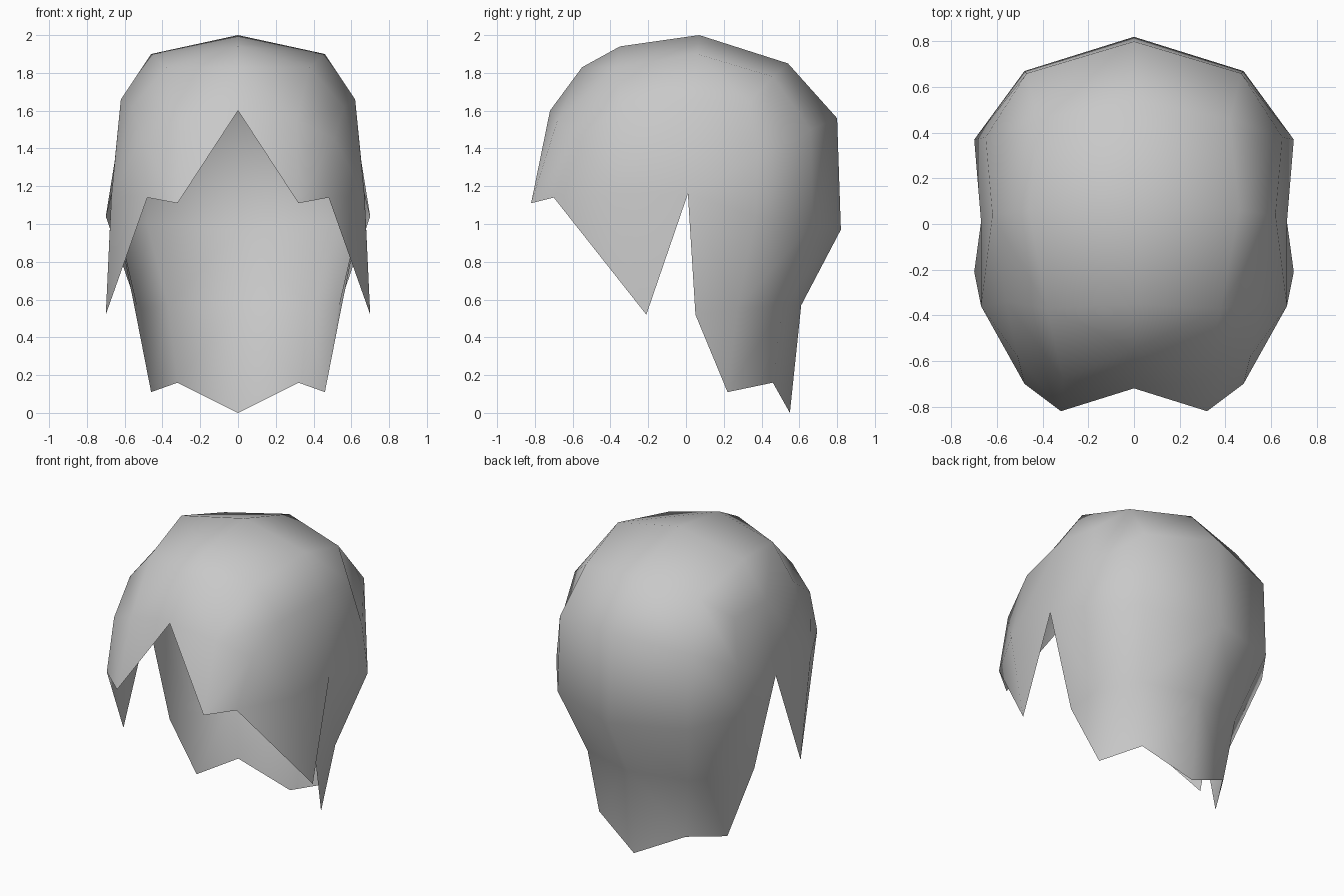
import bpy, bmesh

cube = bpy.data.objects.get("Cube")
if cube:
    bpy.data.objects.remove(cube, do_unlink=True)

# Strands running from the front fringe, over the crown, down to the back hem (left half)
centre = [(0, -.72, 1.60), (0, -.55, 1.83), (0, -.35, 1.94), (0, .07, 2.0), (0, .54, 1.85),
          (0, .80, 1.56), (0, .82, .97), (0, .61, .57), (0, .55, 0)]
middle = [(.32, -.82, 1.11), (.31, -.68, 1.55), (.38, -.37, 1.83), (.46, .06, 1.90), (.42, .46, 1.78),
          (.47, .66, 1.50), (.48, .67, 1.00), (.37, .51, .57), (.32, .46, .16)]
outer = [(.48, -.70, 1.14), (.51, -.58, 1.45), (.56, -.34, 1.62), (.62, .04, 1.66), (.59, .33, 1.64),
         (.65, .38, 1.35), (.70, .37, 1.04), (.53, .27, .55), (.46, .22, .11)]
# Side lock: pointed tip, temple, top of the ear slit, bottom of the slit's rear edge
side = [(.70, -.21, .52), (.67, -.36, 1.15), (.67, .01, 1.16), (.54, .05, .52)]

bm = bmesh.new()
A, B, C, D = [[bm.verts.new(p) for p in row] for row in (centre, middle, outer, side)]

# Crown and back panels between neighbouring strands
for r, s in ((A, B), (B, C)):
    for i in range(len(r) - 1):
        bm.faces.new((r[i], s[i], s[i + 1], r[i + 1]))

# Side panels around the ear slit
tip, temple, apex, slit = D
for f in ((C[0], tip, temple), (C[0], temple, C[1]), (C[1], temple, C[2]),
          (temple, apex, C[3], C[2]), (tip, apex, temple), (C[3], apex, C[5], C[4]),
          (apex, C[6], C[5]), (apex, slit, C[7], C[6]), (slit, C[8], C[7])):
    bm.faces.new(f)
for f in bm.faces:
    f.smooth = True

mesh = bpy.data.meshes.new("hair_shell")
bm.to_mesh(mesh)
bm.free()
hair = bpy.data.objects.new("hair_shell", mesh)
bpy.context.collection.objects.link(hair)

# Right half
mirror = hair.modifiers.new("mirror", 'MIRROR')
mirror.use_axis[0] = True
mirror.use_clip = True
mirror.merge_threshold = 0.001

# Single plain grey
grey = bpy.data.materials.new("light_grey")
grey.use_nodes = True
colour = (.58, .58, .58, 1)
grey.diffuse_color = colour
bsdf = grey.node_tree.nodes["Principled BSDF"]
bsdf.inputs["Base Color"].default_value = colour
bsdf.inputs["Roughness"].default_value = .8
mesh.materials.append(grey)
